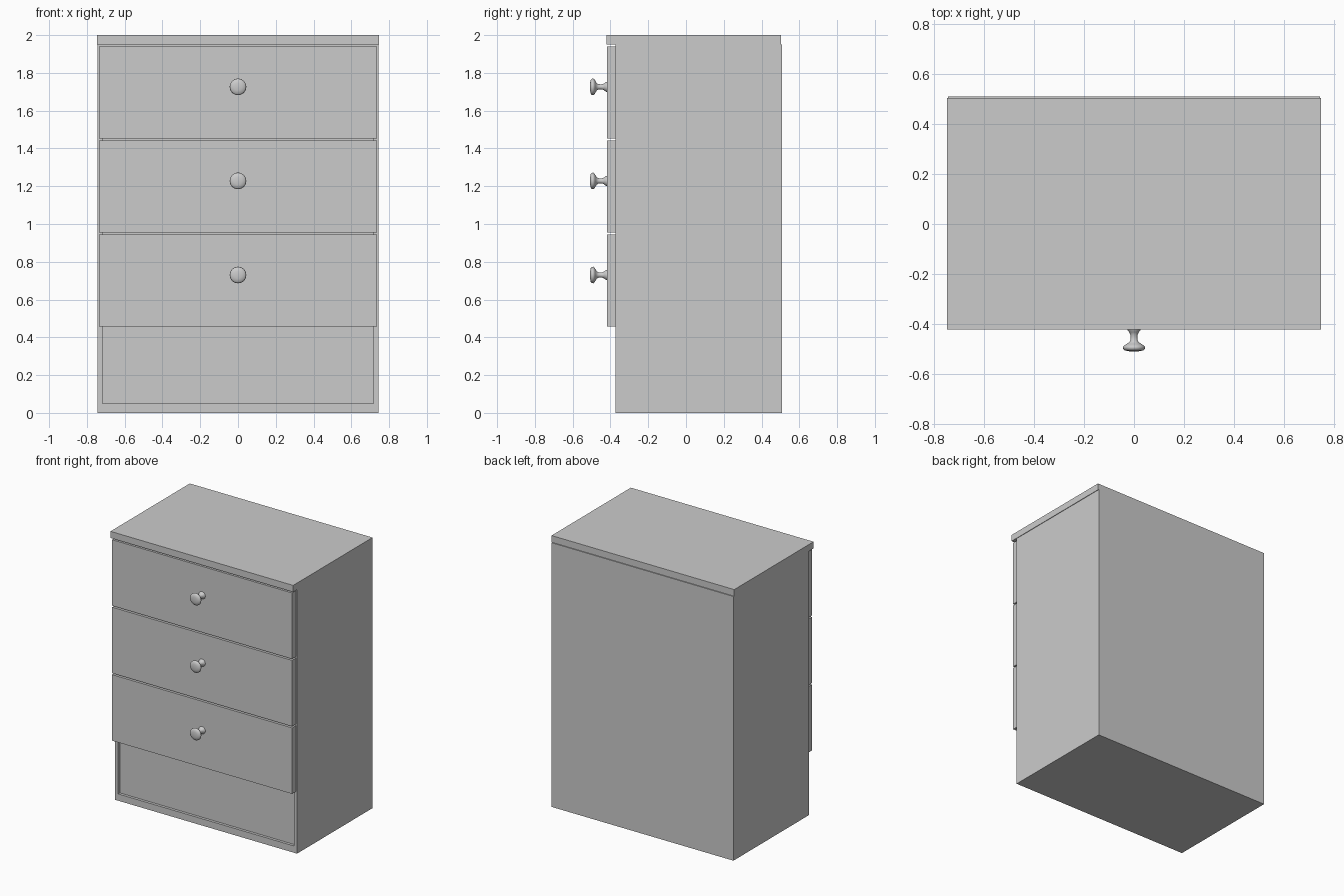
import bpy, bmesh, math
from mathutils import Vector

if "Cube" in bpy.data.objects:
    bpy.data.objects.remove(bpy.data.objects["Cube"])


def finish(bm, name):
    bmesh.ops.recalc_face_normals(bm, faces=bm.faces)
    mesh = bpy.data.meshes.new(name)
    bm.to_mesh(mesh)
    bm.free()
    ob = bpy.data.objects.new(name, mesh)
    bpy.context.collection.objects.link(ob)
    return ob


def box_bm(x, y0, y1, z0, z1):
    """Box symmetric in x, given half width and y/z ranges."""
    bm = bmesh.new()
    bmesh.ops.create_cube(bm, size=1)
    for v in bm.verts:
        v.co = Vector((x if v.co.x > 0 else -x,
                       y1 if v.co.y > 0 else y0,
                       z1 if v.co.z > 0 else z0))
    return bm


def knob(name, y, z):
    """Turned knob: profile of (radius, distance out from drawer)."""
    profile = [(0, 0), (0.027, 0), (0.025, 0.006), (0.019, 0.013), (0.015, 0.021),
               (0.0135, 0.032), (0.0145, 0.045), (0.019, 0.053), (0.030, 0.060),
               (0.040, 0.066), (0.044, 0.072), (0.043, 0.079), (0.037, 0.085),
               (0.020, 0.089), (0, 0.090)]
    bm = bmesh.new()
    verts = [bm.verts.new((r, y - d, z)) for r, d in profile]
    edges = [bm.edges.new(pair) for pair in zip(verts, verts[1:])]
    bmesh.ops.spin(bm, geom=verts + edges, cent=(0, y, z), axis=(0, 1, 0),
                   angle=math.tau, steps=32, use_merge=False)
    bmesh.ops.remove_doubles(bm, verts=bm.verts, dist=1e-4)
    ob = finish(bm, name)
    bpy.ops.object.select_all(action='DESELECT')
    ob.select_set(True)
    bpy.context.view_layer.objects.active = ob
    bpy.ops.object.shade_smooth_by_angle(angle=math.radians(50))


# Cabinet body with a shallow recessed front panel
bm = box_bm(0.743, -0.372, 0.508, 0, 1.95)
bm.normal_update()
front = min(bm.faces, key=lambda f: f.calc_center_median().y)
bmesh.ops.inset_region(bm, faces=[front], thickness=0.035)
for v in front.verts:
    v.co.z = 0.05 if v.co.z < 1 else 1.92
bmesh.ops.inset_region(bm, faces=[front], thickness=0)
for v in front.verts:
    v.co.y += 0.02
finish(bm, "cabinet_body")

# Top board
finish(box_bm(0.746, -0.422, 0.503, 1.951, 2.0), "top_board")

# Drawer fronts with knobs
for i, label in enumerate(("lower", "middle", "upper")):
    z = 0.457 + i * 0.498
    finish(box_bm(0.735, -0.419, -0.372, z, z + 0.487), label + "_drawer_front")
    knob(label + "_knob", -0.419, z + 0.273)
